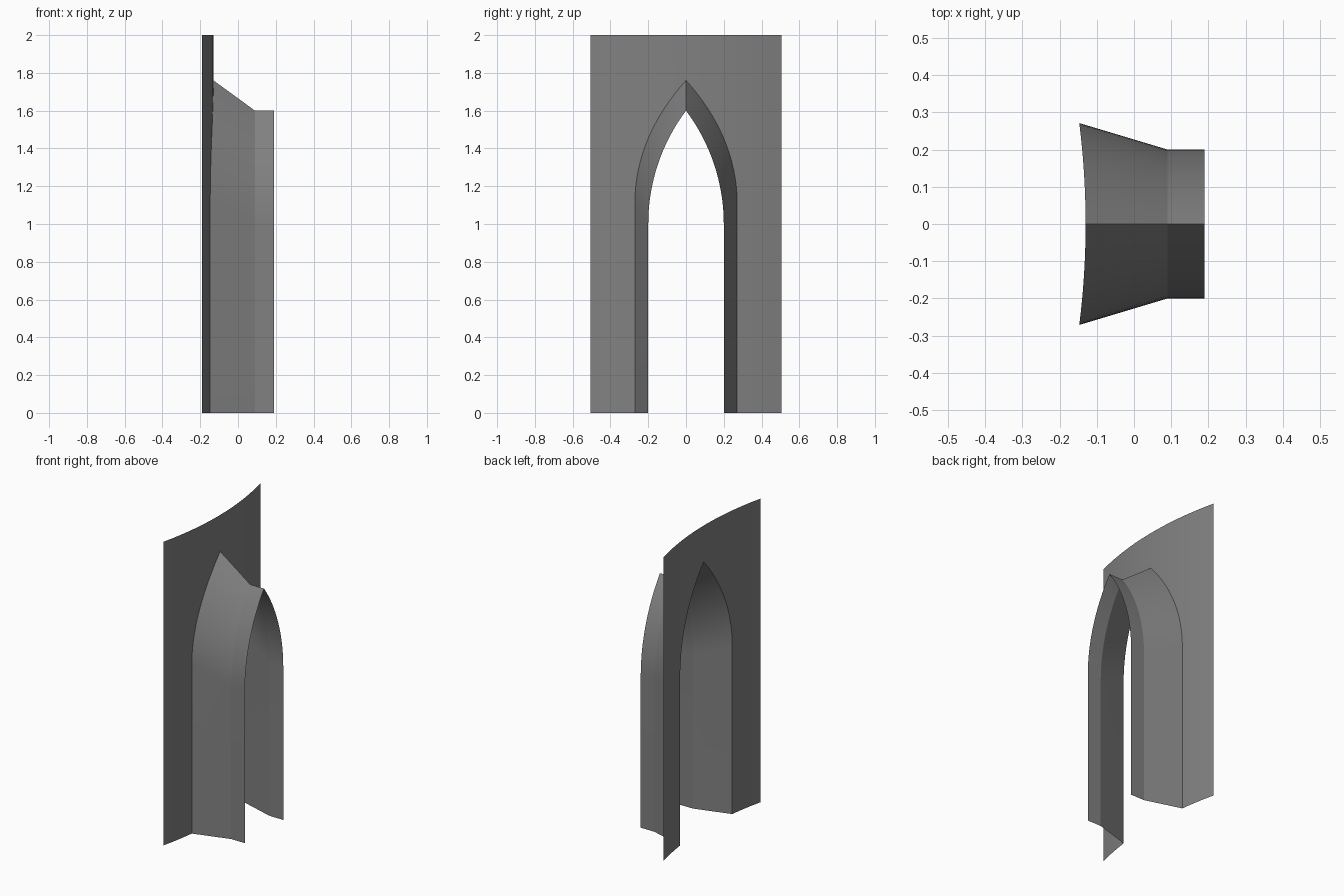
import bpy, bmesh
from math import sqrt, cos, sin, asin, radians

cube = bpy.data.objects.get("Cube")
if cube:
    bpy.data.objects.remove(cube, do_unlink=True)

HALF_WIDTH, HEIGHT = 0.506, 2.0    # wall panel
WALL_X, WALL_RADIUS = -0.13, 2.16  # crown of the curved wall and its radius
THROAT_X, END_X = 0.09, 0.19       # narrow part of the passage
SPRING, HALF_OPENING, ARC_RADIUS = 1.0, 0.2, 1.0
STEPS = 16

stone = bpy.data.materials.new("grey stone")
stone.use_nodes = True
grey = (0.22, 0.22, 0.22, 1)
stone.diffuse_color = grey
stone.node_tree.nodes["Principled BSDF"].inputs["Base Color"].default_value = grey


def wall_x(y):
    return WALL_X - WALL_RADIUS + sqrt(WALL_RADIUS ** 2 - y * y)


def arch_profile():
    """Pointed arch from the right foot over the apex to the left foot."""
    centre = HALF_OPENING - ARC_RADIUS
    sweep = asin(sqrt(ARC_RADIUS ** 2 - centre ** 2) / ARC_RADIUS)
    half = [(HALF_OPENING, 0)]
    for i in range(STEPS + 1):
        a = sweep * i / STEPS
        half.append((centre + ARC_RADIUS * cos(a), SPRING + ARC_RADIUS * sin(a)))
    half[-1] = (0, half[-1][1])
    return [(-y, z) for y, z in half] + half[-2::-1]


def splay(y, z):
    """Widen a profile point towards the wall until it meets the curved face."""
    x = WALL_X
    for _ in range(12):
        x = wall_x(y * (1 + 1.5 * (THROAT_X - x)))
    t = THROAT_X - x
    return (x, y * (1 + 1.5 * t), z * (1 + 0.455 * t))


def loft(name, ring_a, ring_b):
    """Skin two matching rows of points with quads."""
    bm = bmesh.new()
    a = [bm.verts.new(p) for p in ring_a]
    b = [bm.verts.new(p) for p in ring_b]
    for i in range(len(a) - 1):
        bm.faces.new((a[i], a[i + 1], b[i + 1], b[i]))
    bmesh.ops.remove_doubles(bm, verts=bm.verts, dist=1e-5)
    mesh = bpy.data.meshes.new(name)
    bm.to_mesh(mesh)
    bm.free()
    mesh.materials.append(stone)
    obj = bpy.data.objects.new(name, mesh)
    bpy.context.collection.objects.link(obj)
    bpy.ops.object.select_all(action='DESELECT')
    obj.select_set(True)
    bpy.context.view_layer.objects.active = obj
    bpy.ops.object.shade_smooth_by_angle(angle=radians(12))
    return obj


# Passage: flared reveal and straight throat
profile = arch_profile()
mouth = [splay(y, z) for y, z in profile]
throat = [(THROAT_X, y, z) for y, z in profile]
end = [(END_X, y, z) for y, z in profile]
loft("splayed_reveal", throat, mouth)
loft("straight_throat", end, throat)

# Curved wall: full-height sides and the part above the arch
jamb = mouth[-1][1]
side = [jamb + (HALF_WIDTH - jamb) * i / 8 for i in range(9)]
for label, sign in (("right", -1), ("left", 1)):
    ys = sorted(sign * y for y in side)
    loft(label + "_wall_side", [(wall_x(y), y, 0) for y in ys],
         [(wall_x(y), y, HEIGHT) for y in ys])
over = mouth[1:-1]
loft("wall_over_arch", over, [(x, y, HEIGHT) for x, y, z in over])
